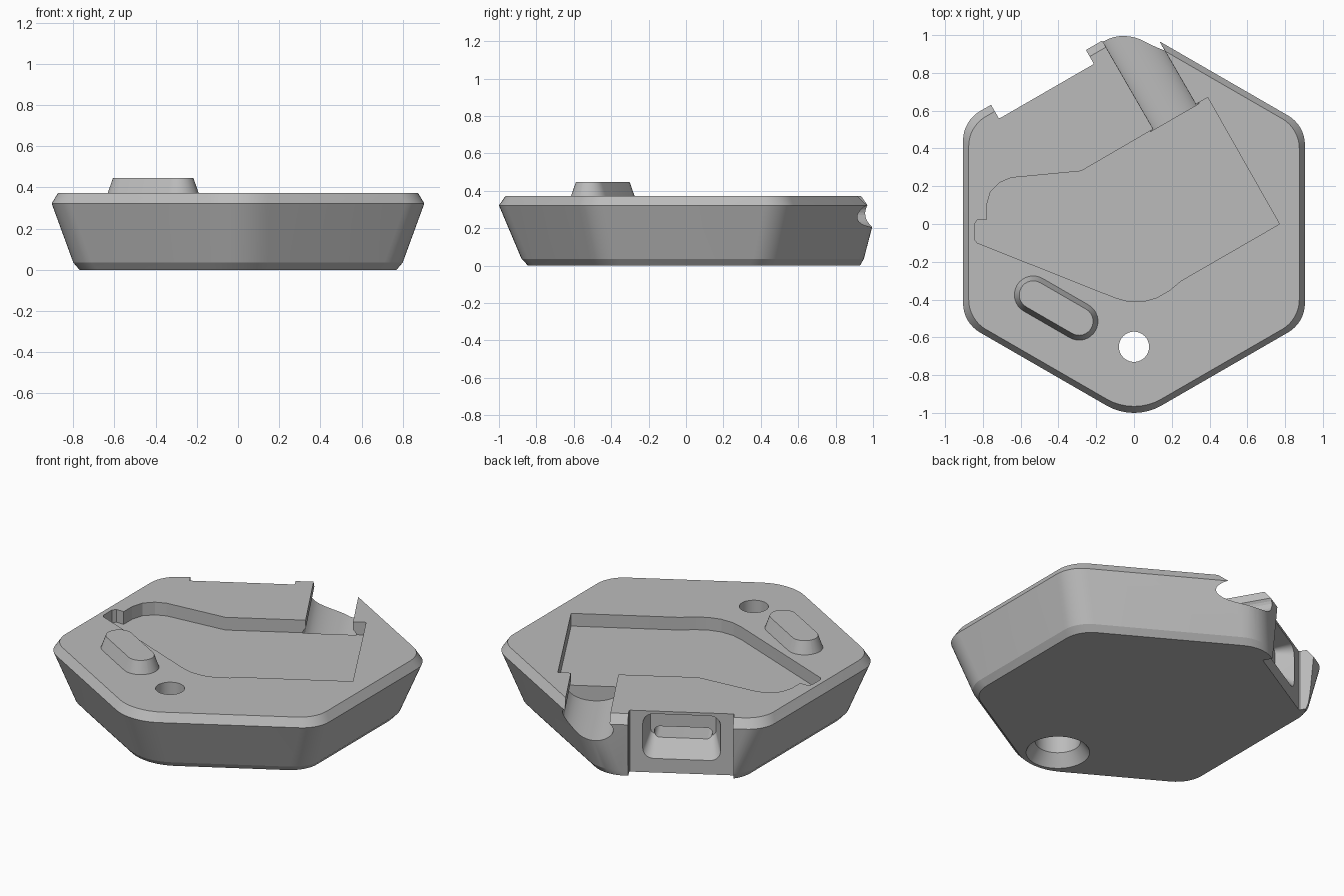
import bpy, bmesh, math
from mathutils import Vector

cube = bpy.data.objects.get("Cube")
if cube:
    bpy.data.objects.remove(cube, do_unlink=True)

grey = bpy.data.materials.new("light grey plastic")
grey.use_nodes = True
colour = (0.5, 0.5, 0.5, 1)
grey.diffuse_color = colour
grey.node_tree.nodes["Principled BSDF"].inputs["Base Color"].default_value = colour

# Slanted frame: T runs along the back right-hand side, N points out of it
T = Vector((math.cos(math.pi / 6), 0.5, 0))
N = Vector((-0.5, math.cos(math.pi / 6), 0))
UP = Vector((0, 0, 1))


def loft(name, rings):
    """Closed solid through rings of equal point count."""
    bm = bmesh.new()
    loops = [[bm.verts.new(p) for p in ring] for ring in rings]
    count = len(loops[0])
    for a, b in zip(loops, loops[1:]):
        for i in range(count):
            j = (i + 1) % count
            bm.faces.new((a[i], a[j], b[j], b[i]))
    bm.faces.new(loops[0])
    bm.faces.new(loops[-1])
    bmesh.ops.recalc_face_normals(bm, faces=bm.faces)
    mesh = bpy.data.meshes.new(name)
    bm.to_mesh(mesh)
    bm.free()
    mesh.materials.append(grey)
    obj = bpy.data.objects.new(name, mesh)
    bpy.context.collection.objects.link(obj)
    return obj


def prism(name, points, z0, z1):
    return loft(name, [[(x, y, z) for x, y in points] for z in (z0, z1)])


def combine(target, tool, operation="DIFFERENCE"):
    tool.hide_render = True
    mod = target.modifiers.new("join", "BOOLEAN")
    mod.operation = operation
    mod.solver = "EXACT"
    mod.object = tool
    bpy.context.view_layer.objects.active = target
    bpy.ops.object.modifier_apply(modifier=mod.name)
    bpy.data.objects.remove(tool, do_unlink=True)


def hex_ring(side, back, z, radii=(0.18, 0.2, 0.18, 0.18, 0.29, 0.18), steps=8):
    """Rounded hexagon; the slanted back side has its own distance."""
    dist = [side, side, back, side, side, side]
    ring = []
    for i, r in enumerate(radii):
        angle = math.radians(60 * i)
        a = Vector((math.cos(angle), math.sin(angle), 0))
        b = Vector((math.cos(angle + math.pi / 3), math.sin(angle + math.pi / 3), 0))
        da, db = dist[i] - r, dist[(i + 1) % 6] - r
        centre = ((da - db / 2) * a + (db - da / 2) * b) / 0.75 + z * UP
        for k in range(steps + 1):
            t = angle + math.pi / 3 * k / steps
            ring.append(centre + r * Vector((math.cos(t), math.sin(t), 0)))
    return ring


def round_rect(centre, u, v, half_u, half_v, r, steps=8):
    """Rounded rectangle in the plane of u and v."""
    ring = []
    for q, (su, sv) in enumerate(((1, 1), (-1, 1), (-1, -1), (1, -1))):
        for k in range(steps + 1):
            t = math.pi / 2 * (q + k / steps)
            ring.append(centre + u * (su * (half_u - r) + r * math.cos(t))
                        + v * (sv * (half_v - r) + r * math.sin(t)))
    return ring


def circle(x, y, z, r, steps=48):
    return [(x + r * math.cos(math.tau * k / steps),
             y + r * math.sin(math.tau * k / steps), z) for k in range(steps)]


# Tapered six-sided body
body = loft("body", [hex_ring(0.77, 0.895, 0), hex_ring(0.80, 0.9, 0.035),
                     hex_ring(0.905, 0.925, 0.322), hex_ring(0.875, 0.885, 0.372)])

# Irregular recess in the top
recess = [(0.39, 0.67), (0.77, 0), (0.25, -0.3), (0.19, -0.35), (0.12, -0.39),
          (0.05, -0.41), (-0.03, -0.41), (-0.1, -0.39), (-0.83, -0.1),
          (-0.845, -0.08), (-0.845, 0), (-0.83, 0.02), (-0.78, 0.02),
          (-0.78, 0.1), (-0.76, 0.17), (-0.71, 0.22), (-0.65, 0.245), (-0.28, 0.28)]
combine(body, prism("recess_cutter", recess, 0.295, 0.6))

# Rounded channel from the recess out to the back corner
section = [(0.135, 0.6), (-0.135, 0.6)]
for k in range(25):
    t = math.radians(150 + 240 * k / 24)
    section.append((0.15 * math.cos(t), 0.285 + 0.08 * math.sin(t)))
combine(body, loft("channel_cutter", [[T * (0.47 + s) + N * n + UP * z for s, z in section]
                                      for n in (0.38, 1.3)]))

# Full-height notch in the slanted back side
MID = T * -0.05
combine(body, loft("notch_cutter", [round_rect(MID + N * 1.04 + UP * z, T, N, 0.29, 0.2, 0.005, 1)
                                    for z in (-0.5, 0.8)]))

# Flared socket in the notch, with a slot behind it
combine(body, loft("socket_cutter", [
    round_rect(MID + N * 0.86 + UP * 0.22, T, UP, 0.22, 0.14, 0.06),
    round_rect(MID + N * 0.84 + UP * 0.22, T, UP, 0.215, 0.135, 0.06),
    round_rect(MID + N * 0.74 + UP * 0.265, T, UP, 0.18, 0.075, 0.03)]))
combine(body, loft("slot_cutter", [
    round_rect(MID + N * n + UP * 0.205, T, UP, 0.16, 0.03, 0.029) for n in (0.8, 0.6)]))

# Screw hole, stepped and flared below
HX, HY = 0, -0.65
combine(body, loft("flare_cutter", [circle(HX, HY, z, r) for z, r in
                                    ((-0.02, 0.189), (0.07, 0.125), (0.2, 0.125))]))
combine(body, loft("hole_cutter", [circle(HX, HY, z, 0.08) for z in (0.1, 0.6)]))

# Tapered raised bump
across = Vector((0.5, T.x, 0))
along = Vector((T.x, -0.5, 0))
bump = loft("bump", [round_rect(Vector((-0.412, -0.445, z)), along, across,
                                0.14 + r, r, r - 0.0005)
                     for z, r in ((0.36, 0.104), (0.372, 0.1), (0.446, 0.074))])
combine(body, bump, "UNION")

# Smooth the rounded parts, keep the edges crisp
bpy.ops.object.select_all(action="DESELECT")
body.select_set(True)
bpy.context.view_layer.objects.active = body
bpy.ops.object.shade_smooth_by_angle(angle=math.radians(14))
